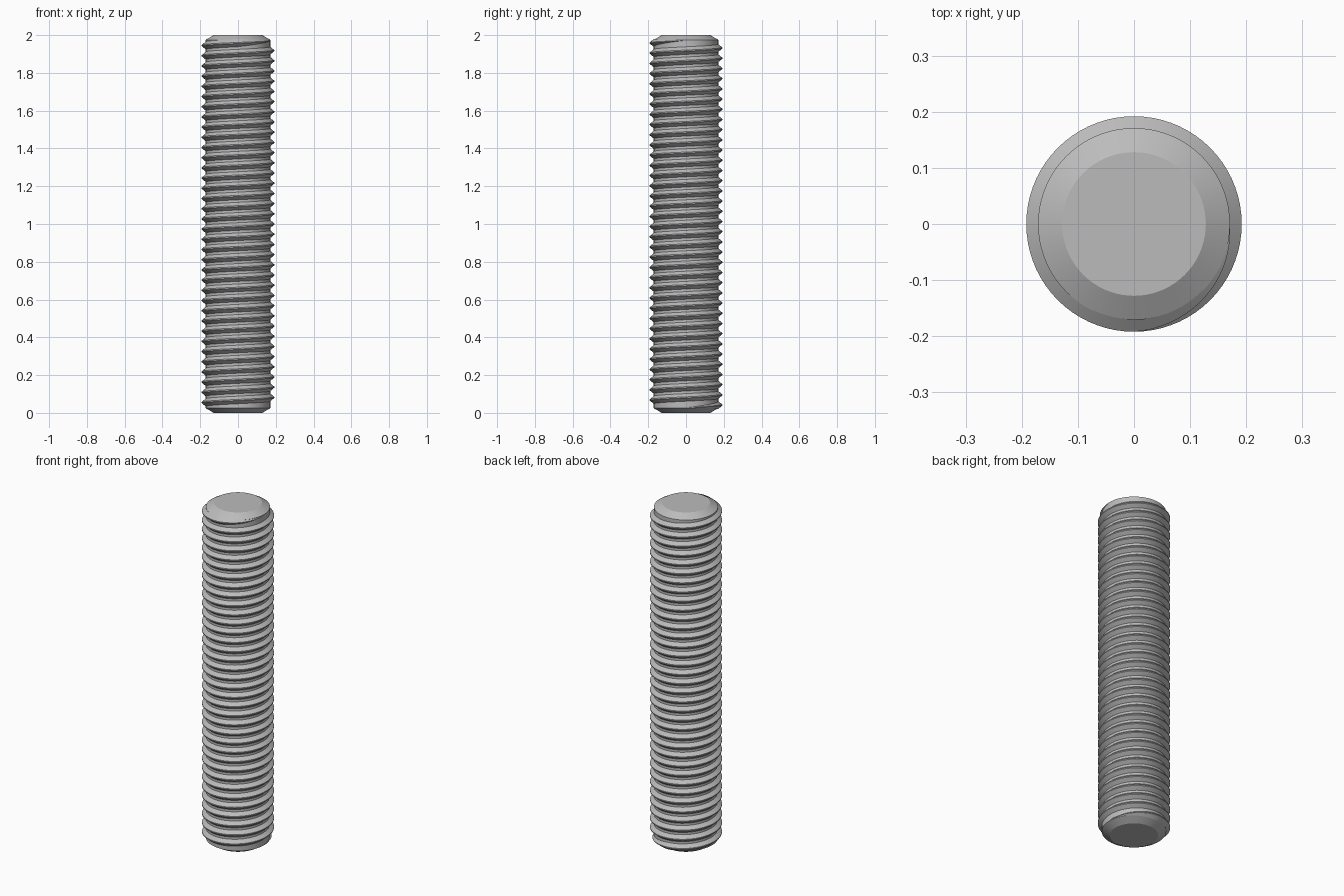
import bpy, bmesh, math

cube = bpy.data.objects.get("Cube")
if cube:
    bpy.data.objects.remove(cube)

LENGTH, CORE_R, CREST_R, END_R, CHAMFER = 2.0, 0.171, 0.192, 0.128, 0.025
TURNS, STEPS = 36, 72
START_Z, END_Z = 0.028, 1.972

steel = bpy.data.materials.new("grey steel")
steel.use_nodes = True
grey = (0.5, 0.5, 0.5, 1)
steel.diffuse_color = grey
steel.node_tree.nodes["Principled BSDF"].inputs["Base Color"].default_value = grey


def finish(bm, name, angle):
    bmesh.ops.recalc_face_normals(bm, faces=bm.faces)
    mesh = bpy.data.meshes.new(name)
    bm.to_mesh(mesh)
    bm.free()
    mesh.materials.append(steel)
    obj = bpy.data.objects.new(name, mesh)
    bpy.context.collection.objects.link(obj)
    bpy.ops.object.select_all(action="DESELECT")
    obj.select_set(True)
    bpy.context.view_layer.objects.active = obj
    bpy.ops.object.shade_smooth_by_angle(angle=math.radians(angle))


def bridge(bm, a, b, closed):
    n = len(a)
    for i in range(n if closed else n - 1):
        j = (i + 1) % n
        bm.faces.new((a[i], a[j], b[j], b[i]))


# Solid core with a chamfer at both ends
bm = bmesh.new()
profile = [(END_R, 0), (CORE_R, CHAMFER), (CORE_R, LENGTH - CHAMFER), (END_R, LENGTH)]
rings = []
for r, z in profile:
    rings.append([bm.verts.new((r * math.cos(math.tau * i / STEPS),
                                r * math.sin(math.tau * i / STEPS), z)) for i in range(STEPS)])
for low, high in zip(rings, rings[1:]):
    bridge(bm, low, high, True)
bm.faces.new(rings[0])
bm.faces.new(rings[-1])
finish(bm, "rod_core", 25)

# Right-handed thread ridge, tapering into the core over a quarter turn at each end
bm = bmesh.new()
total = TURNS * STEPS
previous = None
for k in range(total + 1):
    fade = min(1, k / (STEPS / 4), (total - k) / (STEPS / 4))
    a = math.tau * k / STEPS
    z = START_Z + (END_Z - START_Z) * k / total
    crest = CORE_R + (CREST_R - CORE_R) * fade
    root = CORE_R - 0.001
    section = [(root, -0.021 * fade), (crest, -0.003 * fade),
               (crest, 0.003 * fade), (root, 0.021 * fade)]
    row = [bm.verts.new((r * math.cos(a), r * math.sin(a), z + dz)) for r, dz in section]
    if previous:
        bridge(bm, previous, row, False)
    previous = row
bmesh.ops.remove_doubles(bm, verts=bm.verts, dist=0.00001)
finish(bm, "thread_ridge", 25)
